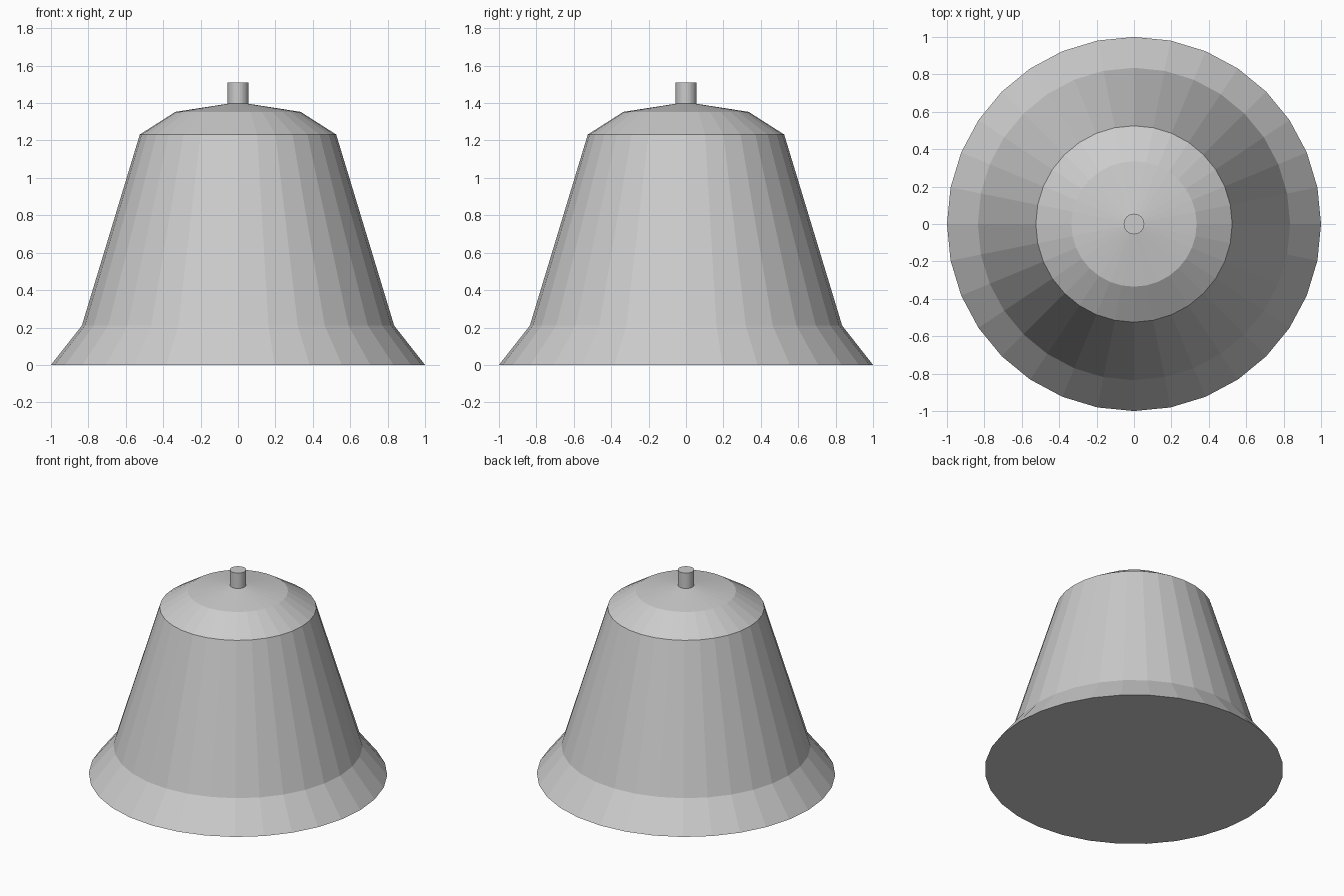
import bpy, bmesh
from math import cos, sin, tau

if "Cube" in bpy.data.objects:
    bpy.data.objects.remove(bpy.data.objects["Cube"])

SIDES = 32


def lathe(name, profile):
    """Closed solid of revolution from (radius, height) points, bottom to top."""
    bm = bmesh.new()
    rings = []
    for r, z in profile:
        if r == 0:
            rings.append([bm.verts.new((0, 0, z))] * SIDES)
        else:
            rings.append([bm.verts.new((r * cos(tau * i / SIDES), r * sin(tau * i / SIDES), z))
                          for i in range(SIDES)])
    for a, b in zip(rings, rings[1:]):
        for i in range(SIDES):
            j = (i + 1) % SIDES
            quad = dict.fromkeys((a[i], a[j], b[j], b[i]))
            bm.faces.new(list(quad))
    # Cap any open end
    if profile[0][0] > 0:
        bm.faces.new(rings[0][::-1])
    if profile[-1][0] > 0:
        bm.faces.new(rings[-1])
    bmesh.ops.recalc_face_normals(bm, faces=bm.faces)
    mesh = bpy.data.meshes.new(name)
    bm.to_mesh(mesh)
    bm.free()
    obj = bpy.data.objects.new(name, mesh)
    bpy.context.collection.objects.link(obj)
    return obj


# Bell body: flared lip, tapered wall, shallow two-step crown
lathe("bell_body", [(1.0, 0), (0.835, 0.21), (0.525, 1.232), (0.335, 1.353), (0, 1.405)])

# Small post on top
lathe("top_post", [(0.055, 1.38), (0.055, 1.51)])
